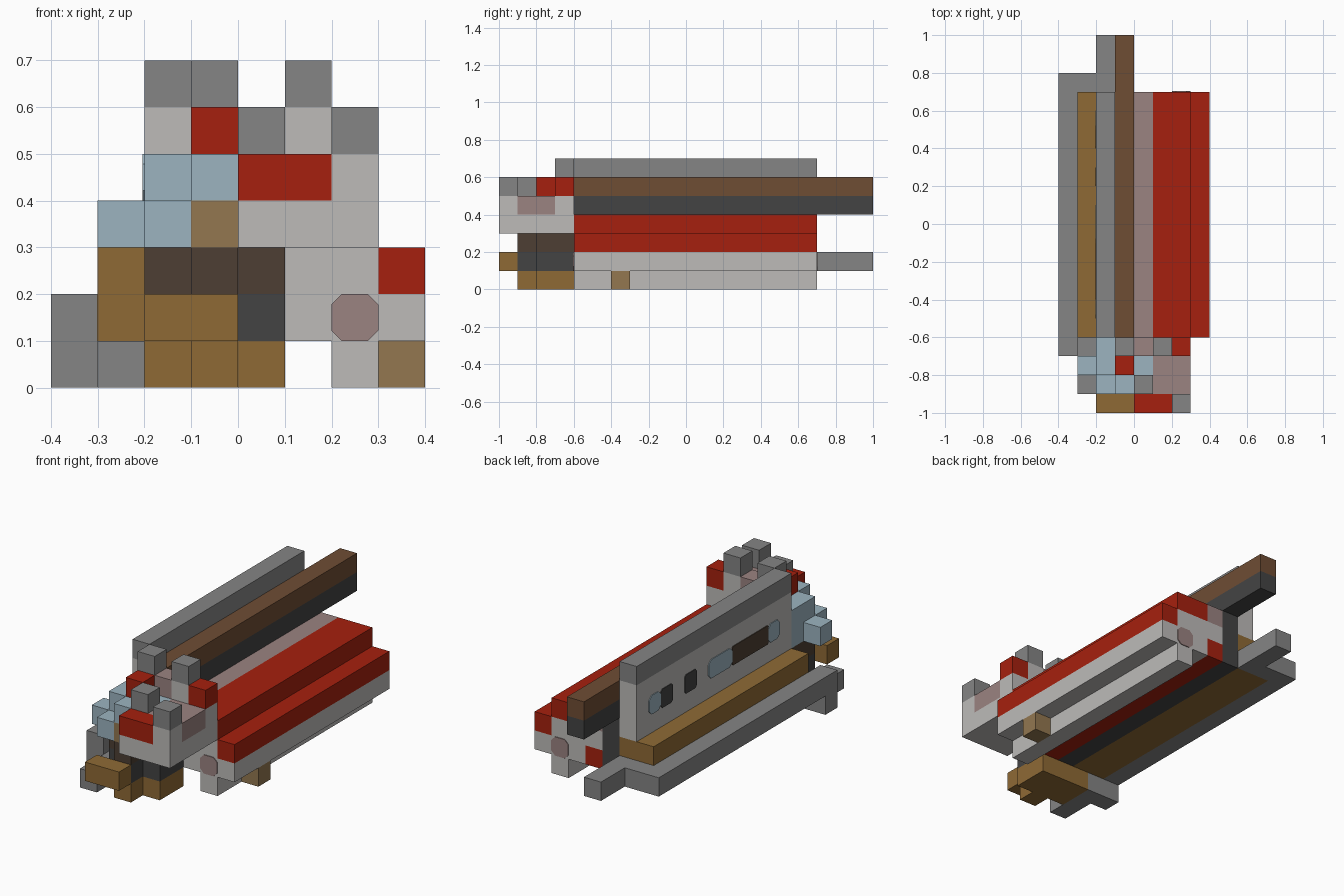
import bpy
import bmesh
from mathutils import Vector

cube = bpy.data.objects.get("Cube")
if cube:
    bpy.data.objects.remove(cube, do_unlink=True)

UNIT = 0.1  # edge of one block


def material(name, hex_code):
    srgb = [int(hex_code[i:i + 2], 16) / 255 for i in (0, 2, 4)]
    linear = [c / 12.92 if c < 0.04 else ((c + 0.055) / 1.055) ** 2.4 for c in srgb]
    mat = bpy.data.materials.new(name)
    mat.use_nodes = True
    mat.diffuse_color = (*linear, 1)
    mat.node_tree.nodes["Principled BSDF"].inputs["Base Color"].default_value = (*linear, 1)
    return mat


gray = material("mid gray", "858585")
pale = material("pale gray", "bdbbb9")
red = material("red", "a6200e")
brown = material("wood brown", "6f4d34")
dark = material("charcoal", "444444")
umber = material("dark brown", "4d3f33")
ochre = material("ochre", "8f6a35")
tan = material("tan", "937750")
blue = material("pale blue", "9cb4c0")
mauve = material("mauve", "9b8381")


def finish(name, bm, mat):
    bmesh.ops.recalc_face_normals(bm, faces=bm.faces)
    mesh = bpy.data.meshes.new(name)
    bm.to_mesh(mesh)
    bm.free()
    mesh.materials.append(mat)
    bpy.context.collection.objects.link(bpy.data.objects.new(name, mesh))


def box(name, mat, x, y, z):
    """Block spanning the given ranges, counted in units; one number means one unit."""
    spans = [s if isinstance(s, tuple) else (s, s + 1) for s in (x, y, z)]
    bm = bmesh.new()
    bmesh.ops.create_cube(bm, size=1)
    for v in bm.verts:
        v.co = Vector([(a + b) / 2 + c * (b - a) for (a, b), c in zip(spans, v.co)]) * UNIT
    finish(name, bm, mat)


def plate(name, mat, center, normal, length=1, cut=0.22):
    """Thin panel with clipped corners, facing along normal."""
    n = Vector(normal)
    side, up = n.cross(Vector((0, 0, 1))), Vector((0, 0, 1))
    w, h = length / 2, 0.5
    outline = [(w, h - cut), (w - cut, h), (cut - w, h), (-w, h - cut),
               (-w, cut - h), (cut - w, -h), (w - cut, -h), (w, cut - h)]
    bm = bmesh.new()
    verts = [bm.verts.new((Vector(center) + side * u + up * v - n * 0.02) * UNIT) for u, v in outline]
    face = bm.faces.new(verts)
    extruded = bmesh.ops.extrude_face_region(bm, geom=[face])["geom"]
    bmesh.ops.translate(bm, vec=n * 0.06 * UNIT,
                        verts=[g for g in extruded if isinstance(g, bmesh.types.BMVert)])
    finish(name, bm, mat)


BODY = (-6, 7)  # length range shared by the long parts

# Side rail with its rear crosspiece and tail
box("side_rail", gray, -4, (-7, 8), 1)
box("rail_crosspiece", gray, (-3, -1), 7, 1)
box("rail_tail", gray, -2, (8, 10), 1)
box("rail_front_foot", gray, -4, -7, 0)
box("rail_front_step", gray, -3, (-9, -6), 0)

# Wall with its base, cap and panels
box("wall_base", ochre, (-3, -1), BODY, (1, 3))
box("wall", pale, -2, BODY, (3, 6))
box("wall_cap", gray, -2, BODY, 6)
for label, mat, middle, length, cut in (
        ("rear_blue", blue, 5.5, 1, 0.22), ("rear_dark", dark, 4.5, 1, 0.12),
        ("inner_dark", dark, 2.5, 1, 0.12), ("middle_blue", blue, 0, 2, 0.22),
        ("long_dark", umber, -2.5, 3, 0.05), ("front_blue", blue, -4.5, 1, 0.22)):
    plate("wall_panel_" + label, mat, (-2, middle, 4.5), (-1, 0, 0), length, cut)

# Central spine and overhanging beam
box("spine", dark, -1, BODY, (1, 4))
box("beam_lower", dark, -1, (-6, 10), 4)
box("beam_upper", brown, -1, (-6, 10), 5)

# Stepped hull
box("hull_core", pale, (1, 3), BODY, (1, 3))
box("hull_inner", pale, 0, BODY, 2)
box("hull_inner_bottom", red, 0, BODY, 1)
box("hull_ledge", mauve, 0, BODY, 3)
box("hull_roof", red, (1, 3), BODY, 3)
box("hull_side_top", red, 3, BODY, 2)
box("hull_side", pale, 3, BODY, 1)
box("hull_keel", pale, 2, BODY, 0)
box("hull_foot", tan, 3, -4, 0)
for label, y, facing in (("front", -6, -1), ("rear", 7, 1)):
    plate("hull_spot_" + label, mauve, (2.5, y, 1.5), (0, facing, 0))

# Cross-shaped front pedestal in three layers
for label, mat, z in (("base", ochre, 0), ("middle", dark, 1), ("top", umber, 2)):
    box("pedestal_" + label, mat, (-2, 1), (-8, -6), z)
    box("pedestal_nose_" + label, mat, -1, -9, z)
box("pedestal_bar", ochre, (-2, 0), -10, 1)

# Pale head with red brow and mauve cheeks
box("head_lower", pale, (0, 3), (-10, -6), 3)
box("brow", red, (0, 2), -10, 4)
box("brow_corner", pale, 2, -10, 4)
box("brow_corner_cap", gray, 2, -10, 5)
box("cheek", mauve, (1, 3), (-9, -7), 4)
box("head_back", pale, (0, 3), -7, 4)
box("head_back_center", mauve, 0, -7, 5)
box("head_back_post", pale, 1, -7, 5)
box("head_back_corner", red, 2, -7, 5)
box("head_inner", pale, 0, -9, 4)
box("head_stud", gray, 0, -9, 5)
for label, x in (("right", -1), ("left", 1)):
    box("top_stud_" + label, gray, x, -7, 6)

# Blue cluster beside the head
box("cluster_outer", blue, -3, -8, 3)
box("cluster_lower", blue, -2, (-9, -6), 3)
box("cluster_upper", blue, -2, (-8, -6), 4)
box("cluster_inner", blue, -1, (-9, -6), 4)
box("cluster_link", blue, 0, -8, 4)
box("cluster_chin", tan, -1, (-9, -6), 3)
box("cluster_cap", red, -1, (-8, -6), 5)
